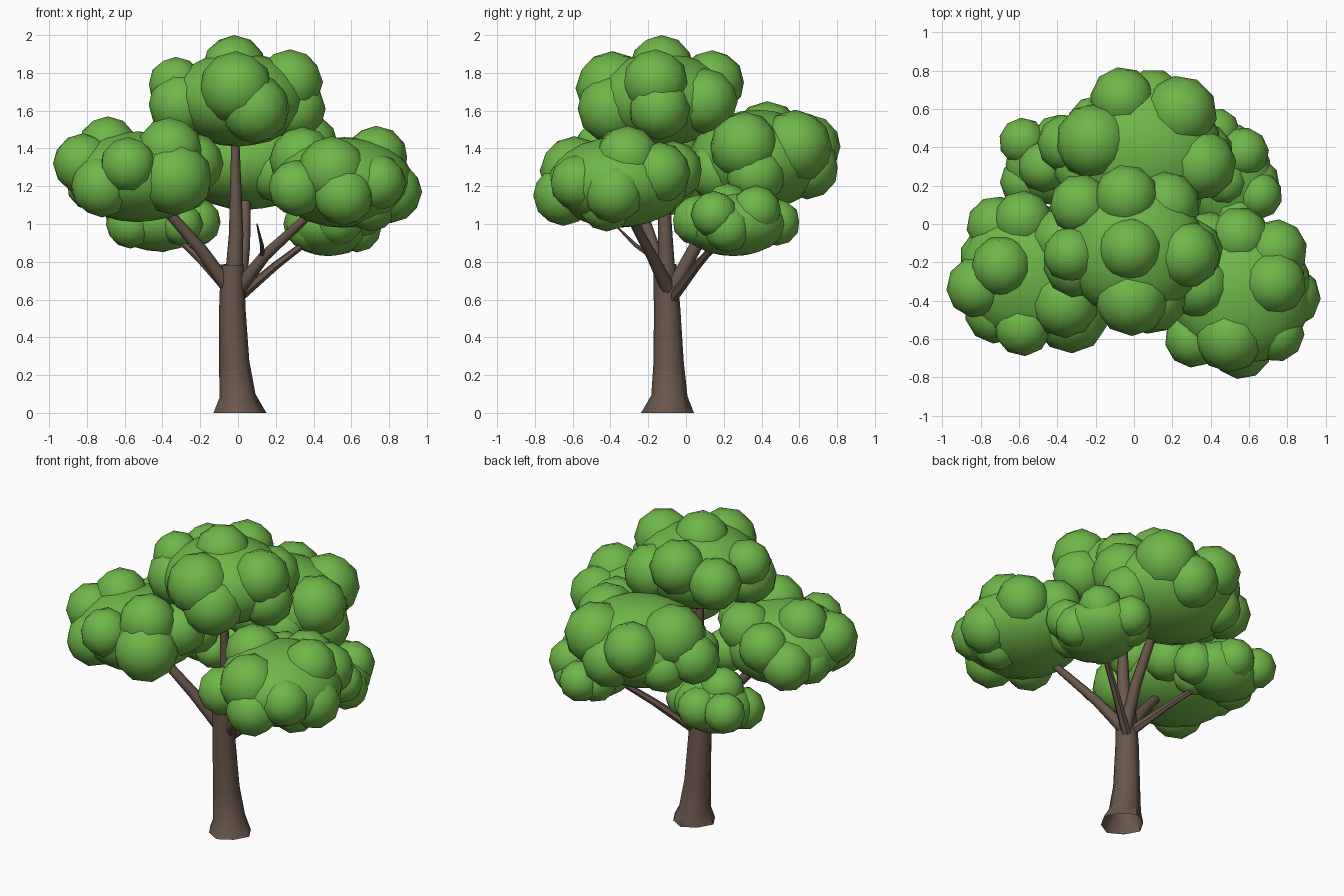
import bpy, bmesh, math, random
from mathutils import Vector, Matrix, Euler

random.seed(4)


def material(name, rgb):
    m = bpy.data.materials.new(name)
    m.diffuse_color = (*rgb, 1)
    return m


LEAF = material("leaf green", (0.16, 0.47, 0.066))
BARK = material("bark brown", (0.142, 0.096, 0.073))


def finish(name, bm, mat):
    for f in bm.faces:
        f.smooth = True
    me = bpy.data.meshes.new(name)
    bm.to_mesh(me)
    bm.free()
    me.materials.append(mat)
    ob = bpy.data.objects.new(name, me)
    bpy.context.collection.objects.link(ob)
    return ob


def foliage(name, core, radii, lumps):
    """One ellipsoid core with faceted round lumps (x, y, z, radius) around it."""
    bm = bmesh.new()
    bmesh.ops.create_icosphere(
        bm, subdivisions=3, radius=1,
        matrix=Matrix.Translation(core) @ Matrix.Diagonal((*radii, 1)))
    for x, y, z, r in lumps:
        spin = Euler((0, 0, random.uniform(0, 6))).to_matrix().to_4x4()
        bmesh.ops.create_icosphere(
            bm, subdivisions=2, radius=r,
            matrix=Matrix.Translation((x, y, z)) @ spin)
    return finish(name, bm, LEAF)


def limb(name, points, sides=8, foot=1.0):
    """Tapered tube through points (x, y, z, radius); foot pulls in every
    second corner of the lowest ring. The lower end stays open."""
    bm = bmesh.new()
    pos = [Vector(p[:3]) for p in points]
    rings = []
    for i, p in enumerate(points):
        d = (pos[min(i + 1, len(pos) - 1)] - pos[max(i - 1, 0)]).normalized()
        if p[2] == 0:
            d = Vector((0, 0, 1))
        q = Vector((0, 0, 1)).rotation_difference(d)
        ring = []
        for k in range(sides):
            a = math.tau * k / sides
            r = p[3] * (foot if i == 0 and k % 2 else 1)
            ring.append(bm.verts.new(
                pos[i] + q @ Vector((math.cos(a), math.sin(a), 0)) * r))
        rings.append(ring)
    for a, b in zip(rings, rings[1:]):
        for k in range(sides):
            j = (k + 1) % sides
            bm.faces.new((a[k], a[j], b[j], b[k]))
    bm.faces.new(rings[-1])
    ob = finish(name, bm, BARK)
    bpy.context.view_layer.objects.active = ob
    ob.select_set(True)
    bpy.ops.object.shade_smooth_by_angle(angle=math.radians(50))
    ob.select_set(False)


# Trunk with flared foot, and the branches
limb("trunk", [(0.01, -0.098, 0, 0.14), (-0.003, -0.088, 0.09, 0.096),
               (-0.02, -0.092, 0.27, 0.08), (-0.03, -0.1, 0.55, 0.07),
               (-0.03, -0.112, 0.785, 0.062)], foot=0.9)
limb("top_branch", [(-0.025, -0.1, 0.65, 0.05), (-0.01, -0.11, 0.95, 0.038),
                    (-0.015, -0.13, 1.55, 0.018)])
limb("front_left_branch", [(-0.02, -0.09, 0.62, 0.04), (-0.2, -0.17, 0.87, 0.033),
                           (-0.42, -0.25, 1.12, 0.025)])
limb("front_right_branch", [(0, -0.09, 0.65, 0.04), (0.14, -0.18, 0.83, 0.03),
                            (0.38, -0.3, 1.05, 0.022)])
limb("back_branch", [(0, -0.09, 0.62, 0.04), (0.03, 0.05, 0.88, 0.034),
                     (0.045, 0.27, 1.22, 0.025)])
limb("back_left_branch", [(-0.02, -0.08, 0.62, 0.03), (-0.19, 0.07, 0.8, 0.02),
                          (-0.37, 0.25, 0.97, 0.014)], 6)
limb("back_right_branch", [(0, -0.07, 0.61, 0.03), (0.2, 0.06, 0.78, 0.022),
                           (0.45, 0.22, 0.97, 0.015)], 6)
limb("twig", [(0.13, -0.17, 0.82, 0.015), (0.125, -0.27, 0.89, 0.011),
              (0.1, -0.38, 1.0, 0.004)], 5)

# Foliage clusters
foliage("top_foliage", (0, -0.13, 1.66), (0.37, 0.36, 0.25), [
    (-0.02, -0.13, 1.83, 0.17), (-0.01, -0.39, 1.72, 0.195),
    (0.09, -0.39, 1.61, 0.185), (0.275, -0.16, 1.75, 0.175),
    (0.3, -0.14, 1.61, 0.165), (-0.33, -0.16, 1.74, 0.145),
    (-0.3, -0.21, 1.63, 0.175), (-0.28, 0.1, 1.69, 0.16),
    (-0.04, 0.14, 1.75, 0.17), (0.17, 0.1, 1.65, 0.175)])

foliage("front_left_foliage", (-0.53, -0.26, 1.25), (0.38, 0.365, 0.24), [
    (-0.58, -0.54, 1.31, 0.15), (-0.82, -0.33, 1.32, 0.16),
    (-0.69, -0.22, 1.41, 0.16), (-0.36, -0.42, 1.39, 0.175),
    (-0.33, -0.48, 1.24, 0.195), (-0.72, -0.46, 1.2, 0.165),
    (-0.58, 0.02, 1.32, 0.155), (-0.72, -0.01, 1.23, 0.155),
    (-0.24, -0.27, 1.32, 0.165), (-0.38, -0.08, 1.36, 0.165),
    (-0.28, -0.03, 1.21, 0.14), (-0.77, -0.17, 1.21, 0.14)])

foliage("front_right_foliage", (0.56, -0.36, 1.22), (0.37, 0.375, 0.24), [
    (0.5, -0.59, 1.28, 0.185), (0.73, -0.31, 1.35, 0.17),
    (0.81, -0.38, 1.17, 0.165), (0.74, -0.14, 1.27, 0.165),
    (0.56, -0.65, 1.15, 0.16), (0.74, -0.57, 1.22, 0.15),
    (0.31, -0.6, 1.19, 0.15), (0.34, -0.32, 1.34, 0.175),
    (0.55, -0.07, 1.28, 0.16), (0.39, -0.09, 1.24, 0.155),
    (0.7, -0.42, 1.11, 0.15)])

foliage("back_foliage", (0.05, 0.38, 1.34), (0.41, 0.365, 0.265), [
    (-0.06, 0.65, 1.41, 0.17), (0.24, 0.58, 1.41, 0.195),
    (-0.21, 0.43, 1.45, 0.2), (0.35, 0.31, 1.41, 0.185),
    (0.1, 0.64, 1.3, 0.17), (-0.35, 0.42, 1.34, 0.155),
    (0.36, 0.37, 1.26, 0.16), (-0.2, 0.52, 1.28, 0.15),
    (-0.28, 0.29, 1.33, 0.14), (0.2, 0.17, 1.28, 0.165)])

foliage("back_left_foliage", (-0.42, 0.31, 1.02), (0.25, 0.21, 0.165), [
    (-0.58, 0.43, 1.05, 0.125), (-0.57, 0.22, 1.0, 0.13),
    (-0.4, 0.44, 1.04, 0.13), (-0.22, 0.3, 1.01, 0.13),
    (-0.4, 0.31, 0.97, 0.12), (-0.3, 0.18, 1.0, 0.115),
    (-0.47, 0.3, 1.13, 0.135)])

foliage("back_right_foliage", (0.48, 0.25, 1.0), (0.24, 0.28, 0.17), [
    (0.57, 0.37, 1.07, 0.135), (0.65, 0.15, 1.05, 0.125),
    (0.53, 0.06, 1.02, 0.135), (0.63, 0.22, 0.98, 0.13),
    (0.43, 0.48, 1.01, 0.125), (0.37, 0.4, 1.0, 0.13),
    (0.38, 0.16, 0.98, 0.125), (0.47, 0.22, 1.09, 0.125)])
